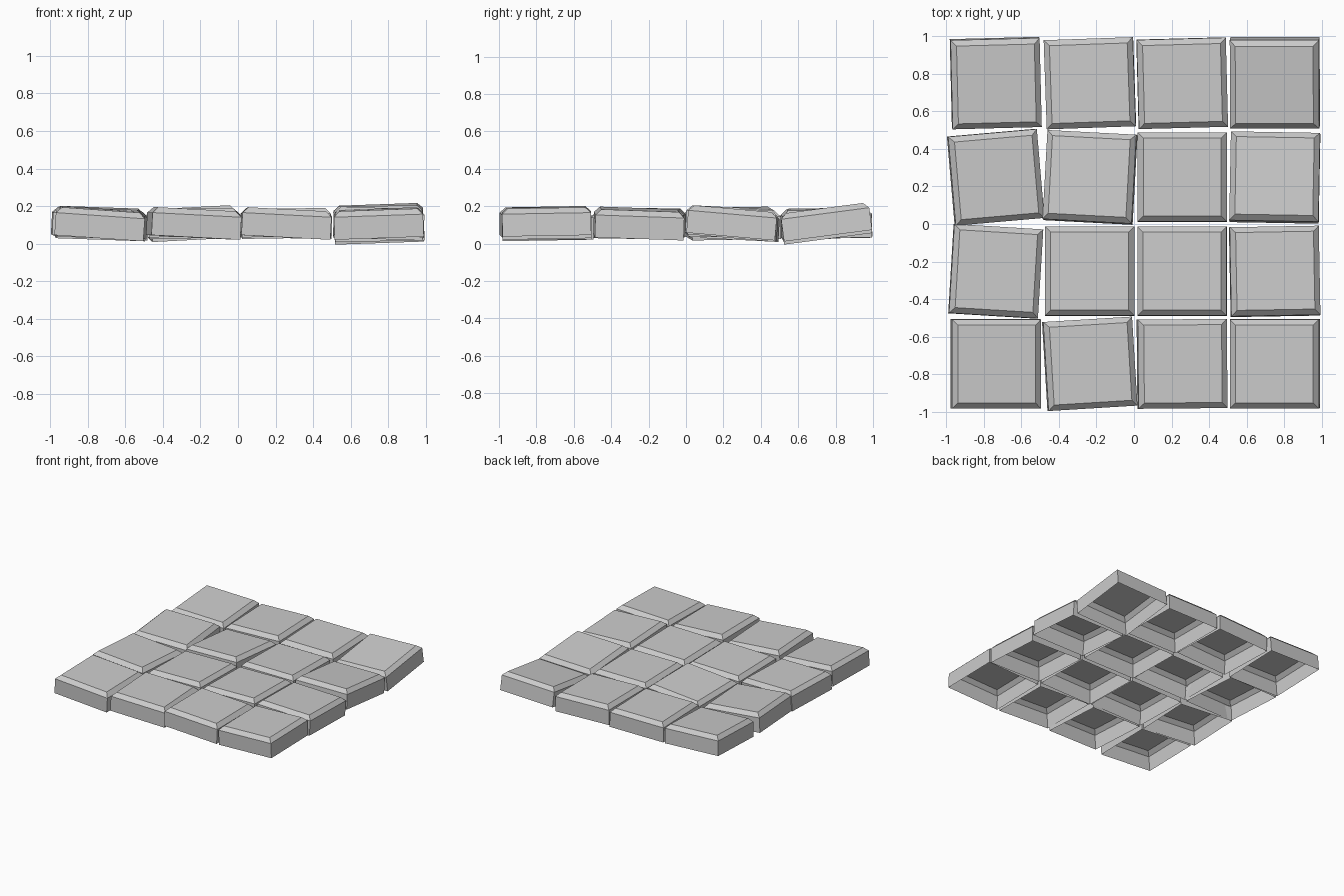
import bpy, bmesh
from math import radians

if "Cube" in bpy.data.objects:
    bpy.data.objects.remove(bpy.data.objects["Cube"])

SIZE, HEIGHT, CHAMFER, MID_Z = 0.475, 0.15, 0.03, 0.108

XS = [-0.736, -0.235, 0.257, 0.75]
YS = [-0.745, -0.252, 0.249, 0.75]

# per stone, front row first: rise towards +x, rise towards +y, turn (degrees)
TILTS = [
    [(-4, 1, 0), (-3, 0, 3.5), (-3, 0, 0.5), (2, 1, 0)],
    [(-2, -1, -3.5), (1, -1, 0), (1, -1, 0), (-2, -2, 1)],
    [(-3, 1, 5), (3, -3, -3), (0, -1, 0), (1, -5, -1)],
    [(-2, 3, 1.5), (1, 0, 2), (-1, 1, 1.5), (2, 7.5, 0)],
]


def stone_mesh():
    """Square slab with chamfered top edges and an open underside."""
    bm = bmesh.new()
    bmesh.ops.create_cube(bm, size=1)
    bmesh.ops.scale(bm, vec=(SIZE, SIZE, HEIGHT), verts=bm.verts)
    bm.normal_update()
    bottom = [f for f in bm.faces if f.normal.z < -0.5]
    bmesh.ops.delete(bm, geom=bottom, context='FACES_ONLY')
    top_edges = [e for e in bm.edges if all(v.co.z > 0 for v in e.verts)]
    bmesh.ops.bevel(bm, geom=top_edges, offset=CHAMFER, segments=1,
                    affect='EDGES', profile=0.5)
    mesh = bpy.data.meshes.new("paving_stone")
    bm.to_mesh(mesh)
    bm.free()
    return mesh


# 4 x 4 field of uneven paving stones
mesh = stone_mesh()
for row, y in enumerate(YS):
    for col, x in enumerate(XS):
        rise_x, rise_y, turn = TILTS[row][col]
        stone = bpy.data.objects.new(f"paving_stone_{row}_{col}", mesh)
        stone.location = (x, y, MID_Z)
        stone.rotation_euler = (radians(rise_y), radians(-rise_x), radians(turn))
        bpy.context.collection.objects.link(stone)
